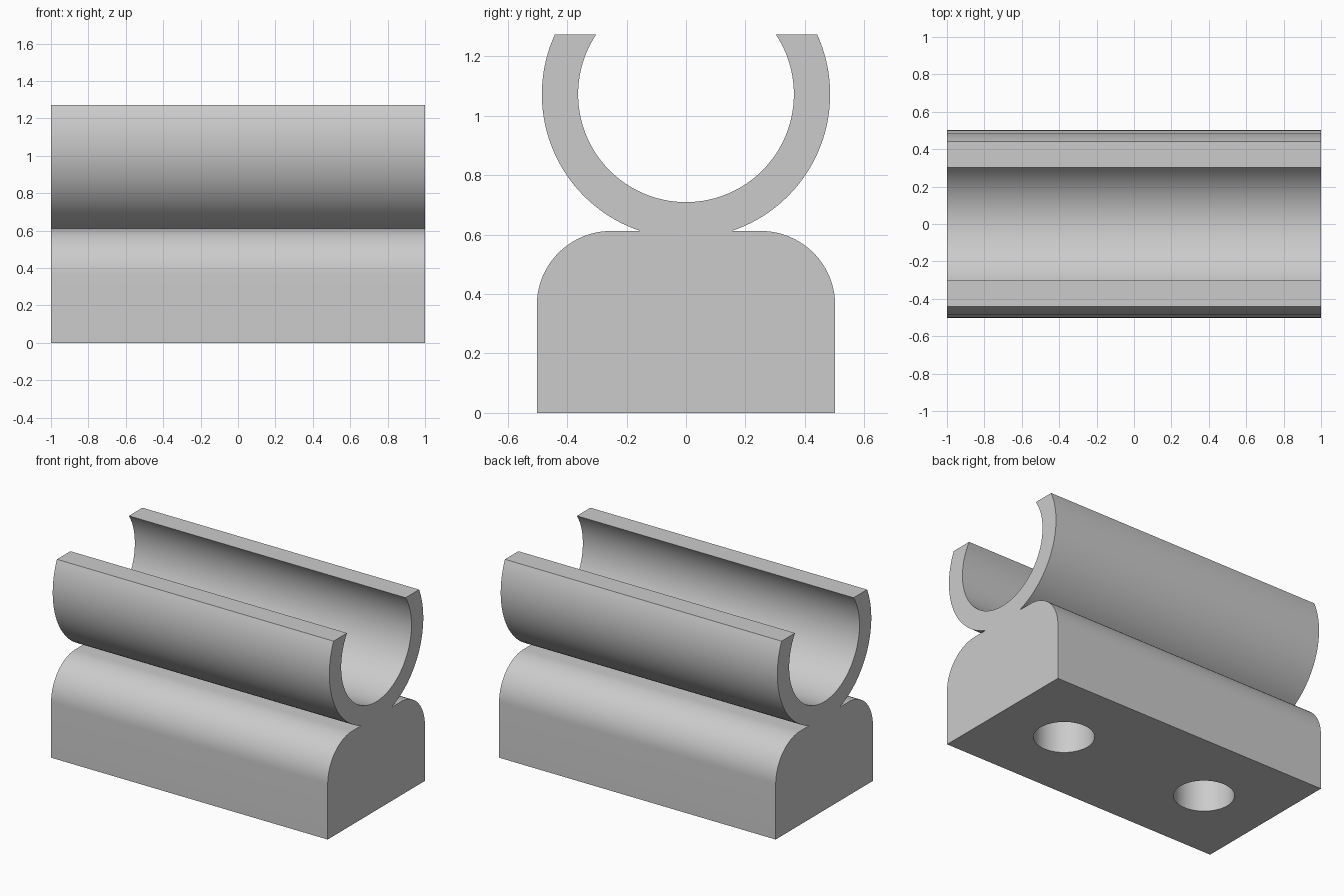
import bpy, bmesh
from math import sin, cos, pi, asin, acos, radians

if "Cube" in bpy.data.objects:
    bpy.data.objects.remove(bpy.data.objects["Cube"], do_unlink=True)

HALF_W, BASE_H, FILLET = 0.502, 0.612, 0.25
RING_Z, OUTER, INNER, TOP = 1.072, 0.485, 0.363, 1.273
HOLE_X, HOLE_R, HOLE_DEPTH = 0.532, 0.178, 0.4

grey = bpy.data.materials.new("plain grey")
grey.use_nodes = True
colour = (0.6, 0.6, 0.6, 1)
grey.diffuse_color = colour
grey.node_tree.nodes["Principled BSDF"].inputs["Base Color"].default_value = colour


def arc(cy, cz, r, a0, a1, n):
    """Points (y, z) along a circular arc."""
    return [(cy + r * cos(a0 + (a1 - a0) * i / n),
             cz + r * sin(a0 + (a1 - a0) * i / n)) for i in range(n + 1)]


def lip_angle(r, z):
    return asin((z - RING_Z) / r)


# Half cross-section: rounded base, neck, then open round cradle
half = [(HALF_W, 0)]
half += arc(HALF_W - FILLET, BASE_H - FILLET, FILLET, 0, pi / 2, 20)
half += arc(0, RING_Z, OUTER, lip_angle(OUTER, BASE_H), lip_angle(OUTER, TOP), 36)
half += arc(0, RING_Z, INNER, lip_angle(INNER, TOP), -pi / 2, 40)
profile = half + [(-y, z) for y, z in reversed(half[:-1])]

# Sweep the section along the length
bm = bmesh.new()
section = bm.faces.new([bm.verts.new((-1, y, z)) for y, z in profile])
sweep = bmesh.ops.extrude_face_region(bm, geom=[section], use_keep_orig=True)
bmesh.ops.translate(bm, vec=(2, 0, 0),
                    verts=[v for v in sweep["geom"] if isinstance(v, bmesh.types.BMVert)])
bmesh.ops.recalc_face_normals(bm, faces=bm.faces)
mesh = bpy.data.meshes.new("cradle_block")
bm.to_mesh(mesh)
bm.free()
block = bpy.data.objects.new("cradle_block", mesh)
bpy.context.collection.objects.link(block)
mesh.materials.append(grey)

# Two blind round holes in the underside
for side, name in ((-1, "right_hole_cutter"), (1, "left_hole_cutter")):
    bpy.ops.mesh.primitive_cylinder_add(vertices=64, radius=HOLE_R, depth=2 * HOLE_DEPTH,
                                        location=(side * HOLE_X, 0, 0))
    cutter = bpy.context.object
    cutter.name = name
    cutter.data.materials.append(grey)
    cutter.hide_render = True
    cutter.display_type = 'WIRE'
    cut = block.modifiers.new(name, 'BOOLEAN')
    cut.operation = 'DIFFERENCE'
    cut.solver = 'EXACT'
    cut.object = cutter

# Bake the cuts, then drop the cutters
bpy.ops.object.select_all(action='DESELECT')
block.select_set(True)
bpy.context.view_layer.objects.active = block
for cut in list(block.modifiers):
    cutter = cut.object
    bpy.ops.object.modifier_apply(modifier=cut.name)
    bpy.data.objects.remove(cutter, do_unlink=True)

bpy.ops.object.shade_smooth_by_angle(angle=radians(30))
